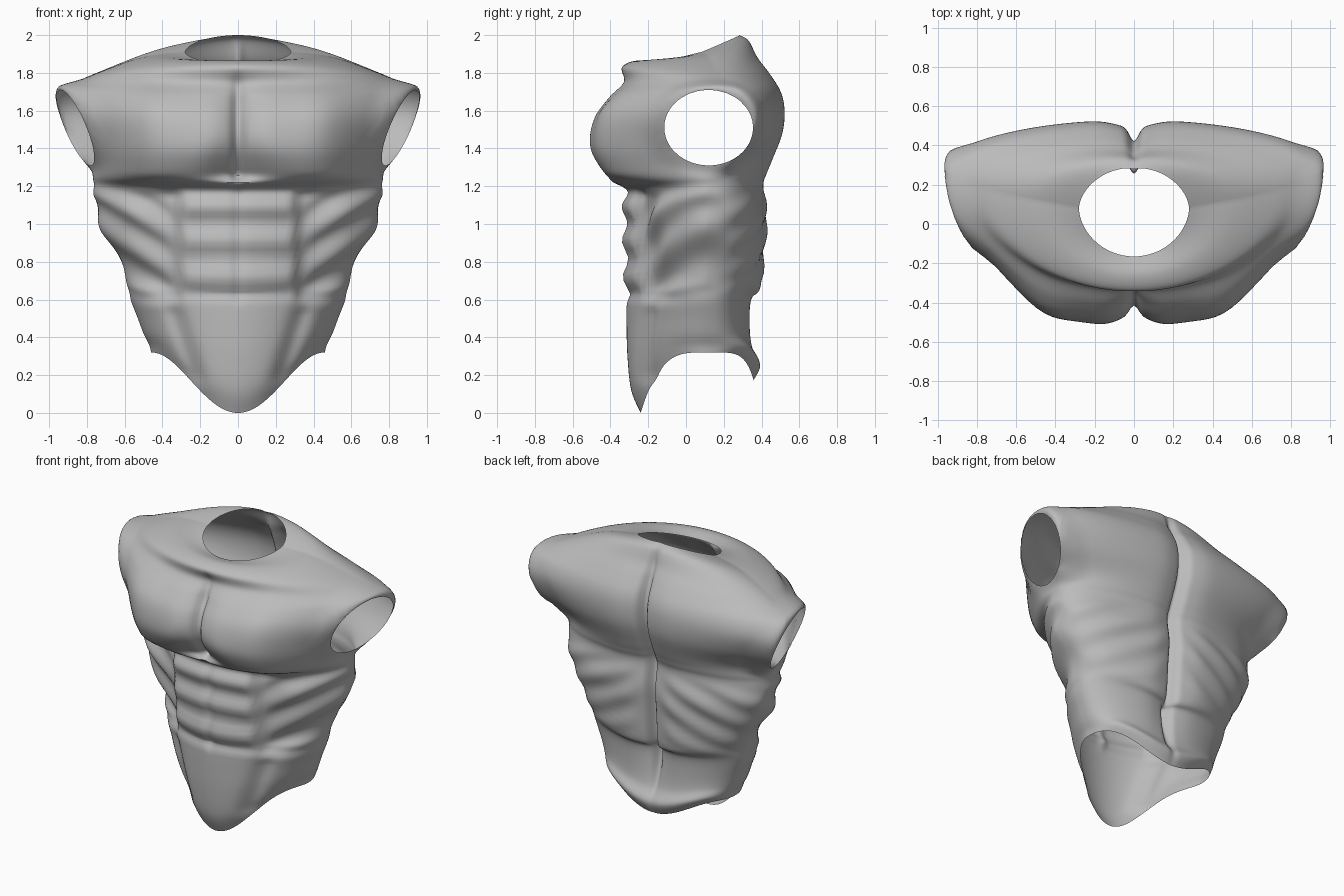
import bpy
import bmesh
import math

cube = bpy.data.objects.get("Cube")
if cube:
    bpy.data.objects.remove(cube, do_unlink=True)

SIDES, STEPS = 72, 6

# Key rings from hem to neck:
# half width, front y, back y, widest y, then front, side and back heights
RINGS = [
    (.46, -.24, .36, .1, 0, .32, .17),
    (.47, -.29, .40, .1, .12, .36, .25),
    (.50, -.31, .36, .1, .30, .42, .34),
    (.53, -.315, .35, .1, .48, .50, .48),
    (.575, -.315, .36, .1, .62, .62, .60),
    (.585, -.32, .41, .12, .67, .72, .66),
    (.68, -.325, .43, .12, .90, .90, .90),
    (.75, -.33, .44, .12, 1.06, 1.06, 1.04),
    (.76, -.32, .42, .12, 1.18, 1.19, 1.2),
    (.77, -.43, .44, .12, 1.23, 1.25, 1.27),
    (.79, -.50, .47, .15, 1.32, 1.33, 1.34),
    (.87, -.53, .52, .26, 1.42, 1.45, 1.48),
    (.95, -.50, .53, .31, 1.56, 1.59, 1.6),
    (.94, -.42, .51, .28, 1.67, 1.70, 1.7),
    (.86, -.34, .45, .22, 1.75, 1.75, 1.8),
    (.72, -.34, .39, .17, 1.83, 1.81, 1.88),
    (.5, -.26, .34, .12, 1.865, 1.885, 1.97),
    (.28, -.165, .29, .08, 1.845, 1.91, 2),
]


def smooth(lo, hi, v):
    t = min(max((v - lo) / (hi - lo), 0), 1)
    return t * t * (3 - 2 * t)


def band(v, lo, hi, soft):
    return smooth(lo, lo + soft, v) * (1 - smooth(hi - soft, hi, v))


def bump(v, width):
    return math.exp(-(v / width) ** 2)


def wave(v):
    return math.cos(math.tau * v / .19)


def spline(a, b, c, d, t):
    return b + .5 * t * (c - a + t * (2 * a - 5 * b + 4 * c - d + t * (3 * (b - c) + d - a)))


def ring_at(i):
    k = min(i // STEPS, len(RINGS) - 2)
    t = i / STEPS - k
    keys = [RINGS[min(max(k + j, 0), len(RINGS) - 1)] for j in (-1, 0, 1, 2)]
    return [spline(*column, t) for column in zip(*keys)]


def front_muscles(x, z):
    """Forward offset of chest, abdomen and belly."""
    chest = smooth(1.19, 1.27, z) * (1 - smooth(1.6, 1.84, z))
    low = 1 - smooth(1.22, 1.5, z)
    out = chest * (.05 * bump(x - .46, .16) - .05 * bump(x, .03))
    out -= chest * (.06 + .05 * low) * bump(x, .1 + .06 * low)
    # Raised abdomen plate with recessed flanks
    abdomen = band(z, .56, 1.21, .07)
    inner = 1 - smooth(.26, .33, x)
    out += abdomen * (.016 * wave(z - 1.1) * inner - .012 * bump(x, .03))
    out -= abdomen * .05 * smooth(.28, .34, x) * (1 - smooth(.36, .6, x))
    return out - band(z, .12, .62, .1) * .03 * bump(x - .16 - .34 * z, .05)


def back_muscles(x, z):
    """Backward offset of the spine groove and back ridges."""
    spine = smooth(.1, .7, z) * (1 - smooth(1.65, 2.08, z))
    out = -spine * (.04 * bump(x, .12) + .07 * bump(x, .03))
    return out + .009 * wave(z - 1.04 + .5 * x) * band(z, .66, 1.2, .1) * smooth(.05, .2, x)


def surface_point(ring, angle):
    w, front, back, mid, z_front, z_side, z_back = ring
    c, s = math.cos(angle), math.sin(angle)
    upper = smooth(1.15, 1.4, z_side)
    if c > 0:
        end, z_end, power = front, z_front, 1.25 - .15 * upper
    else:
        end, z_end, power = back, z_back, .75 + .4 * upper
    z = z_side + (z_end - z_side) * abs(c) ** (5 - 2 * z_side)
    x, y = w * s, (end - mid) * abs(c) ** power
    # Slanting ribs push outward along the flanks
    ribs = band(z, .58, 1.22, .1) * smooth(.3, .4, x) * smooth(-.3, .1, c)
    swell = 1 + .026 * ribs * wave(z - 1.1 - .6 * (x - .3))
    x, y = x * swell, y * swell
    # Fade the muscle relief toward the sides
    fade = smooth(0, .35, abs(c))
    y += fade * (-front_muscles(x, z) if c > 0 else back_muscles(x, z))
    return x, y + mid, z


# Left half of the torso shell, columns packed near the centre lines
bm = bmesh.new()
grid = []
for i in range((len(RINGS) - 1) * STEPS + 1):
    ring = ring_at(i)
    row = []
    for j in range(SIDES + 1):
        u = j / SIDES
        angle = math.pi * u - .3 * math.sin(math.tau * u)
        row.append(bm.verts.new(surface_point(ring, angle)))
    row[0].co.x = row[-1].co.x = 0
    grid.append(row)
for low, high in zip(grid, grid[1:]):
    for j in range(SIDES):
        bm.faces.new((low[j], low[j + 1], high[j + 1], high[j]))

# Arm opening: remove faces inside an ellipse
HOLE_Y, HOLE_Z, RADIUS_Y, RADIUS_Z = .12, 1.51, .235, .2


def hole_distance(v):
    if v.co.x < .55:
        return 9
    return math.hypot((v.co.y - HOLE_Y) / RADIUS_Y, (v.co.z - HOLE_Z) / RADIUS_Z)


inside = [f for f in bm.faces if all(hole_distance(v) < 1 for v in f.verts)]
bmesh.ops.delete(bm, geom=inside, context='FACES')

# Round the rim and lay it in a slanted plane, easing into the shoulder
for v in bm.verts:
    d = hole_distance(v)
    if d < 1:
        v.co.y = HOLE_Y + (v.co.y - HOLE_Y) / d
        v.co.z = HOLE_Z + (v.co.z - HOLE_Z) / d
    shift = .86 + .25 * (v.co.y - HOLE_Y) + .4 * (v.co.z - HOLE_Z) - v.co.x
    ease = 1 - smooth(1, 1.4, d)
    if d >= 1:
        ease *= 1 - smooth(.06, .2, abs(shift))
    v.co.x += shift * ease

mesh = bpy.data.meshes.new("torso_shell")
bm.to_mesh(mesh)
bm.free()
torso = bpy.data.objects.new("torso_shell", mesh)
bpy.context.collection.objects.link(torso)

# Right half
mirror = torso.modifiers.new("mirror", 'MIRROR')
mirror.use_clip = True

# Plain grey finish
grey = bpy.data.materials.new("plain_grey")
grey.use_nodes = True
colour = (.5, .5, .5, 1)
grey.diffuse_color = colour
grey.node_tree.nodes["Principled BSDF"].inputs["Base Color"].default_value = colour
mesh.materials.append(grey)

bpy.ops.object.select_all(action='DESELECT')
torso.select_set(True)
bpy.context.view_layer.objects.active = torso
bpy.ops.object.shade_smooth_by_angle(angle=math.radians(50))
